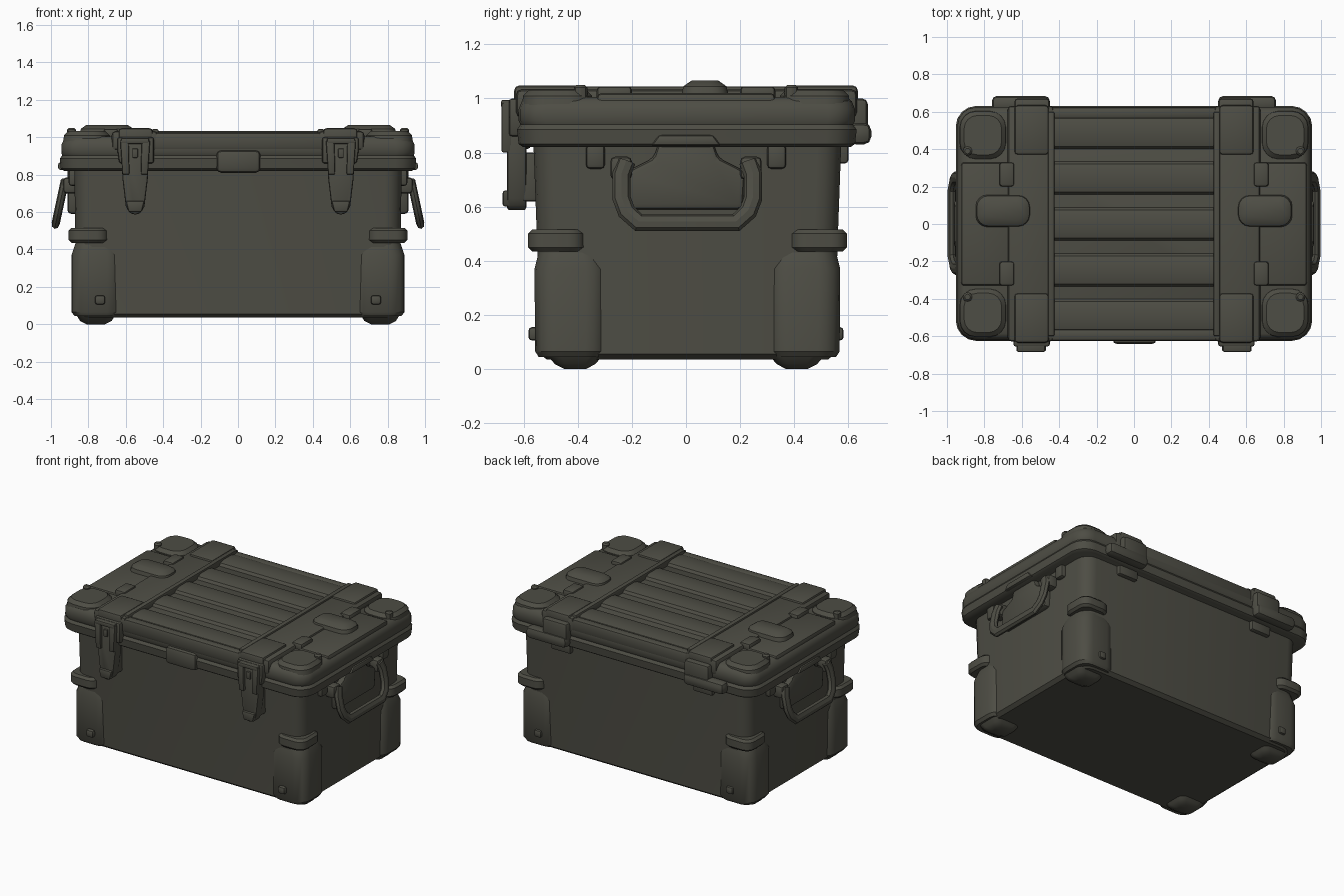
import bpy, bmesh, math
from mathutils import Vector

mat = bpy.data.materials.new("dark olive grey")
mat.diffuse_color = (0.075, 0.074, 0.058, 1)
SIGNS = (-1, 1)
CORNERS = [(sx, sy) for sx in SIGNS for sy in SIGNS]


def finish(name, bm, bev=0, seg=2):
    bmesh.ops.recalc_face_normals(bm, faces=bm.faces)
    if bev:
        edges = [e for e in bm.edges if e.calc_face_angle(0) > 0.5]
        bmesh.ops.bevel(bm, geom=edges, offset=bev, segments=seg, profile=0.5,
                        affect='EDGES', clamp_overlap=True)
        bmesh.ops.recalc_face_normals(bm, faces=bm.faces)
    me = bpy.data.meshes.new(name)
    bm.to_mesh(me)
    bm.free()
    me.materials.append(mat)
    ob = bpy.data.objects.new(name, me)
    bpy.context.collection.objects.link(ob)
    return ob


def loft(name, cx, cy, rings, n=5):
    """Stack of rounded rectangles, each (z, half_x, half_y, radius)."""
    bm = bmesh.new()
    loops = []
    for z, hx, hy, r in rings:
        loop = []
        for k, (sx, sy) in enumerate([(1, 1), (-1, 1), (-1, -1), (1, -1)]):
            for i in range(n):
                a = math.pi / 2 * (k + i / (n - 1) * 0.98 + 0.01)
                loop.append(bm.verts.new((cx + sx * (hx - r) + r * math.cos(a),
                                          cy + sy * (hy - r) + r * math.sin(a), z)))
        loops.append(loop)
    for a, b in zip(loops, loops[1:]):
        for i in range(len(a)):
            j = (i + 1) % len(a)
            bm.faces.new((a[i], a[j], b[j], b[i]))
    bm.faces.new(loops[0])
    bm.faces.new(loops[-1])
    return finish(name, bm)


def prism(name, pts, axis, a0, a1, bev=0.01):
    """Outline extruded along an axis (outline in the other two axes)."""
    bm = bmesh.new()
    def at(p, a):
        v = list(p)
        v.insert(axis, a)
        return bm.verts.new(v)
    lo = [at(p, a0) for p in pts]
    hi = [at(p, a1) for p in pts]
    bm.faces.new(lo)
    bm.faces.new(hi)
    for i in range(len(pts)):
        j = (i + 1) % len(pts)
        bm.faces.new((lo[i], lo[j], hi[j], hi[i]))
    return finish(name, bm, bev)


def box(name, x, y, z, bev=0.01):
    x0, x1 = sorted(x)
    y0, y1 = sorted(y)
    return prism(name, [(x0, y0), (x1, y0), (x1, y1), (x0, y1)], 2, z[0], z[1], bev)


# main shell
loft("body", 0, 0.005, [(0.035, 0.84, 0.52, 0.07), (0.055, 0.865, 0.545, 0.09),
                        (0.45, 0.87, 0.555, 0.09), (0.86, 0.875, 0.57, 0.09)])
loft("lid", 0, 0.003, [(0.82, 0.93, 0.605, 0.1), (0.832, 0.948, 0.622, 0.11),
                       (0.885, 0.953, 0.628, 0.11), (0.903, 0.94, 0.615, 0.1),
                       (0.918, 0.945, 0.622, 0.1), (0.96, 0.944, 0.622, 0.1),
                       (0.99, 0.93, 0.61, 0.1), (1.005, 0.905, 0.59, 0.09)])

# ribbed centre of the lid
for i in range(5):
    y = (i - 2) * 0.245
    prism(f"lid_rib_{i}", [(y - 0.1, 0.99), (y - 0.075, 1.022), (y - 0.04, 1.032),
                           (y + 0.04, 1.032), (y + 0.075, 1.022), (y + 0.1, 0.99)],
          0, -0.46, 0.46, 0)
for s in SIGNS:
    box(f"lid_edge_rail_{s}", (-0.46, 0.46), (s * 0.56, s * 0.625), (0.93, 1.025), 0.02)

# corner posts, bands, feet, bolts and lid corner caps
for sx, sy in CORNERS:
    t = f"{sx}_{sy}"
    loft("corner_post_" + t, sx * 0.755, sy * 0.43 + 0.005,
         [(0.045, 0.12, 0.12, 0.07), (0.065, 0.135, 0.133, 0.08),
          (0.37, 0.135, 0.135, 0.08), (0.43, 0.115, 0.12, 0.08)])
    loft("corner_band_" + t, sx * 0.8, sy * 0.485 + 0.006,
         [(0.435, 0.09, 0.09, 0.05), (0.45, 0.105, 0.105, 0.06),
          (0.5, 0.105, 0.105, 0.06), (0.515, 0.09, 0.09, 0.05)])
    loft("foot_" + t, sx * 0.76, sy * 0.41,
         [(0.0, 0.05, 0.04, 0.03), (0.018, 0.085, 0.075, 0.04), (0.06, 0.11, 0.11, 0.05)])
    box("corner_bolt_" + t, (sx * 0.71, sx * 0.765), (sy * 0.54, sy * 0.583),
        (0.105, 0.155), 0.014)
    loft("lid_corner_cap_" + t, sx * 0.808, sy * 0.475,
         [(0.97, 0.128, 0.132, 0.09), (1.01, 0.122, 0.127, 0.085), (1.032, 0.1, 0.105, 0.07)])
    loft("lid_bolt_" + t, sx * 0.89, sy * 0.39,
         [(1.0, 0.025, 0.025, 0.024), (1.04, 0.025, 0.025, 0.024), (1.05, 0.015, 0.015, 0.014)], 3)
    box("strap_end_pad_" + t, (sx * 0.455, sx * 0.64), (sy * 0.37, sy * 0.635),
        (0.96, 1.048), 0.018)
    box("strap_step_" + t, (sx * 0.64, sx * 0.72), (sy * 0.2, sy * 0.33), (0.99, 1.045), 0.015)
    box("underlid_lug_" + t, (sx * 0.84, sx * 0.905), (sy * 0.3, sy * 0.37),
        (0.74, 0.83), 0.015)

for s in SIGNS:
    # raised straps across the lid
    box(f"lid_strap_{s}", (s * 0.43, s * 0.675), (-0.628, 0.632), (0.93, 1.033), 0.02)
    box(f"strap_inner_rail_{s}", (s * 0.425, s * 0.46), (-0.6, 0.6), (0.98, 1.045), 0.01)
    # end panel between the corner caps, and the boss on top
    box(f"lid_end_panel_{s}", (s * 0.66, s * 0.925), (-0.33, 0.33), (0.96, 1.02), 0.018)
    loft(f"lid_boss_{s}", s * 0.7, 0.07, [(1.0, 0.15, 0.09, 0.06), (1.045, 0.14, 0.08, 0.06),
                                          (1.066, 0.11, 0.05, 0.04)])

    # front latches
    def px(pts):
        return [(s * (0.55 + x), z) for x, z in pts]
    prism(f"latch_housing_{s}", px([(-0.1, 0.86), (0.085, 0.86), (0.095, 0.93),
                                    (0.095, 1.0), (-0.1, 1.0)]), 1, -0.655, -0.58, 0.012)
    prism(f"latch_lever_{s}", px([(-0.075, 0.97), (-0.068, 0.78), (-0.05, 0.63), (-0.03, 0.595),
                                  (0.0, 0.585), (0.03, 0.595), (0.05, 0.63), (0.068, 0.78),
                                  (0.075, 0.97)]), 1, -0.662, -0.59, 0.012)
    for k in SIGNS:
        prism(f"latch_side_rail_{s}_{k}",
              px([(k * 0.08, 0.985), (k * 0.035, 0.985), (k * 0.03, 0.8), (k * 0.068, 0.8)]),
              1, -0.682, -0.64, 0.008)
    prism(f"latch_pull_{s}", px([(-0.05, 0.66), (-0.035, 0.6), (0.035, 0.6), (0.05, 0.66)]),
          1, -0.678, -0.64, 0.01)
    box(f"latch_top_bar_{s}", (s * 0.475, s * 0.625), (-0.684, -0.62), (0.965, 0.995), 0.008)
    box(f"latch_pin_{s}", (s * 0.535, s * 0.565), (-0.676, -0.64), (0.89, 0.94), 0.006)
    box(f"latch_keeper_{s}", (s * 0.5, s * 0.6), (-0.61, -0.54), (0.62, 0.8), 0.012)

    # back hinges
    box(f"hinge_leaf_{s}", (s * 0.45, s * 0.64), (0.58, 0.672), (0.86, 1.0), 0.02)
    box(f"hinge_barrel_{s}", (s * 0.45, s * 0.76), (0.6, 0.685), (0.83, 0.91), 0.028)
    box(f"hinge_plate_{s}", (s * 0.47, s * 0.62), (0.55, 0.6), (0.76, 0.85), 0.012)

    # end handle with its mount
    prism(f"handle_mount_{s}", [(-0.21, 0.59), (0.21, 0.59), (0.22, 0.73), (0.12, 0.78),
                                (0.1, 0.84), (-0.1, 0.84), (-0.12, 0.78), (-0.22, 0.73)],
          0, s * 0.84, s * 0.912, 0.02)
    prism(f"lid_end_lip_{s}", [(-0.13, 0.825), (0.13, 0.825), (0.1, 0.865), (-0.1, 0.865)],
          0, s * 0.9, s * 0.962, 0.012)
    for k in SIGNS:
        box(f"handle_pivot_{s}_{k}", (s * 0.85, s * 0.935), (k * 0.2, k * 0.28),
            (0.7, 0.785), 0.018)
    cu = bpy.data.curves.new(f"handle_{s}", 'CURVE')
    cu.dimensions = '3D'
    cu.bevel_depth = 0.034
    cu.bevel_resolution = 2
    cu.use_fill_caps = True
    half = [(0.225, 0.01), (0.243, -0.04), (0.243, -0.13), (0.225, -0.18), (0.18, -0.222)]
    path = half + [(-y, z) for y, z in reversed(half)]
    sp = cu.splines.new('POLY')
    sp.points.add(len(path) - 1)
    for p, (y, z) in zip(sp.points, path):
        p.co = (0, y, z, 1)
    tmp = bpy.data.objects.new("tmp", cu)
    me = bpy.data.meshes.new_from_object(tmp)
    bpy.data.objects.remove(tmp)
    me.materials.clear()
    me.materials.append(mat)
    ob = bpy.data.objects.new(f"handle_{s}", me)
    bpy.context.collection.objects.link(ob)
    ob.location = (s * 0.928, 0.005, 0.758)
    ob.scale = (0.65, 1, 1)
    ob.rotation_euler = (0, -s * 0.21, 0)

# centre plate on the front of the lid
box("front_centre_plate", (-0.115, 0.12), (-0.642, -0.57), (0.81, 0.93), 0.025)

# smooth shading with sharp creases kept
for ob in bpy.context.collection.objects:
    ob.select_set(True)
    bpy.context.view_layer.objects.active = ob
bpy.ops.object.shade_smooth_by_angle(angle=math.radians(35))
